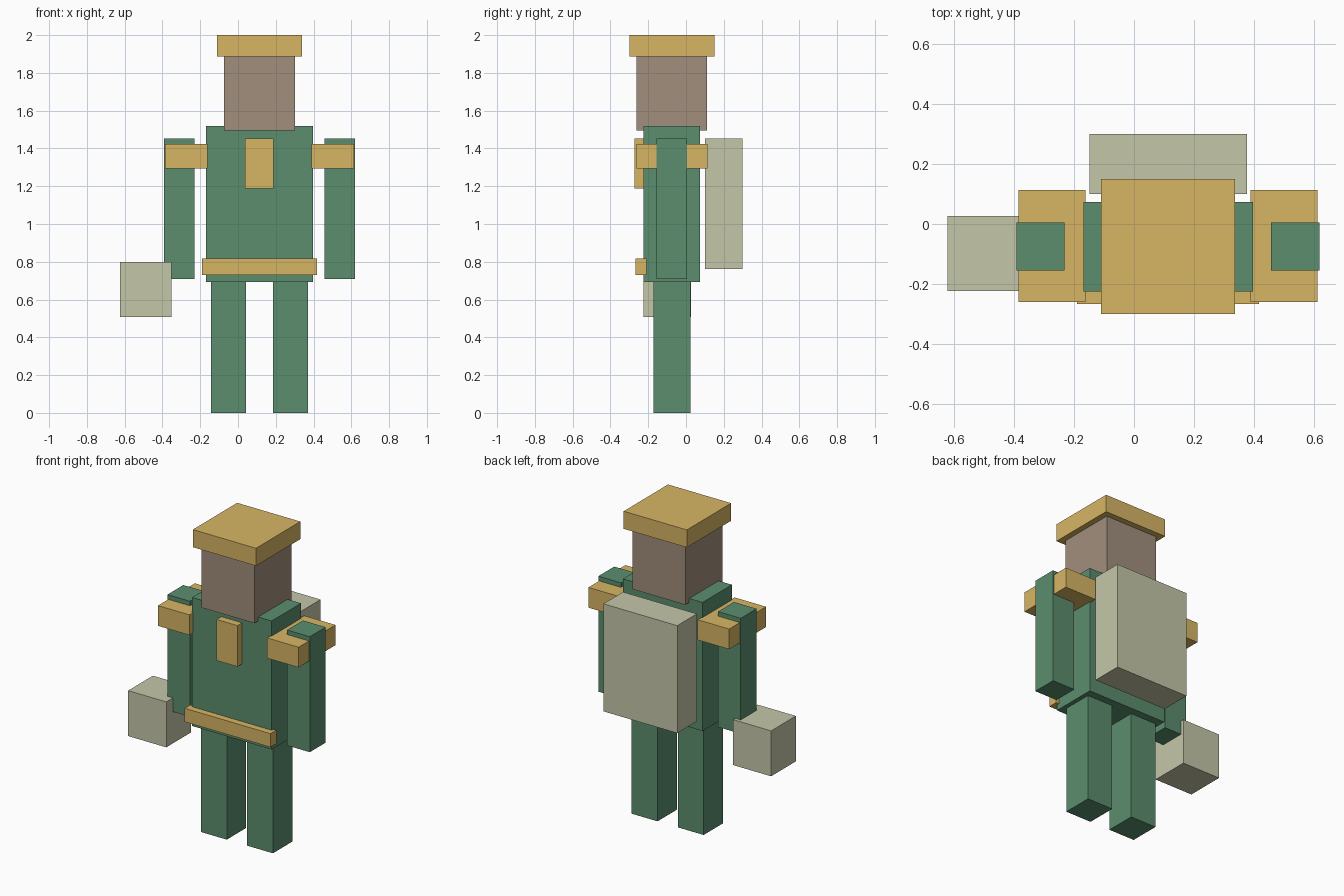
import bpy

if "Cube" in bpy.data.objects:
    bpy.data.objects.remove(bpy.data.objects["Cube"])

CENTRE_X = 0.1135  # symmetry plane of the body


def material(name, rgb):
    mat = bpy.data.materials.new(name)
    mat.diffuse_color = [(c / 255) ** 2.2 for c in rgb] + [1]
    mat.use_nodes = True
    mat.node_tree.nodes["Principled BSDF"].inputs["Base Color"].default_value = mat.diffuse_color
    return mat


GREEN = material("green_cloth", (91, 140, 110))
GOLD = material("gold_trim", (214, 180, 100))
BROWN = material("brown_skin", (160, 141, 124))
BEIGE = material("pale_canvas", (196, 197, 167))


def box(name, x, y, z, mat):
    """Box from (min, max) ranges on each axis."""
    bpy.ops.mesh.primitive_cube_add(size=1, location=[sum(r) / 2 for r in (x, y, z)])
    obj = bpy.context.object
    obj.name = name
    obj.scale = [r[1] - r[0] for r in (x, y, z)]
    bpy.ops.object.transform_apply(location=False, rotation=False, scale=True)
    obj.data.materials.append(mat)
    return obj


def pair(name, x, y, z, mat):
    """Matching boxes on both sides; x is measured outward from the body centre."""
    for side, s in (("left", 1), ("right", -1)):
        edges = sorted(CENTRE_X + s * v for v in x)
        box(f"{side}_{name}", edges, y, z, mat)


# Body
box("torso", (-0.169, 0.397), (-0.225, 0.073), (0.694, 1.52), GREEN)
box("head", (-0.074, 0.301), (-0.263, 0.112), (1.494, 1.888), BROWN)
pair("leg", (0.072, 0.256), (-0.173, 0.024), (0, 0.694), GREEN)
pair("arm", (0.345, 0.506), (-0.156, 0.005), (0.71, 1.452), GREEN)

# Gold trim
box("hat", (-0.111, 0.338), (-0.30, 0.15), (1.887, 2.0), GOLD)
pair("shoulder_pad", (0.276, 0.5), (-0.261, 0.114), (1.293, 1.423), GOLD)
box("chest_plate", (0.038, 0.187), (-0.272, -0.21), (1.188, 1.452), GOLD)
box("belt", (-0.191, 0.418), (-0.268, -0.208), (0.731, 0.818), GOLD)

# Carried items
box("backpack", (-0.148, 0.377), (0.101, 0.30), (0.761, 1.452), BEIGE)
box("hand_crate", (-0.624, -0.353), (-0.224, 0.027), (0.507, 0.799), BEIGE)
